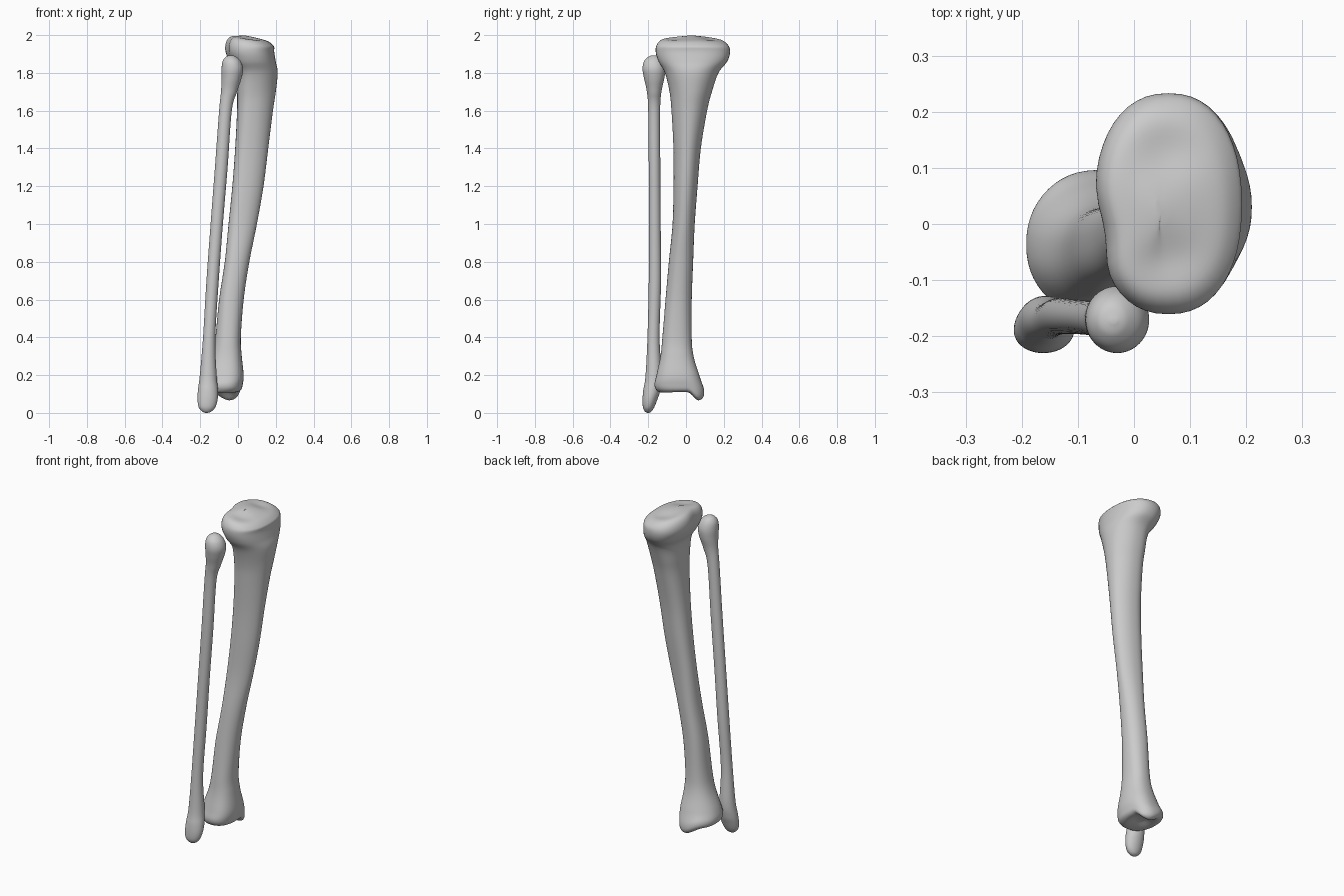
import bpy
import bmesh
from math import cos, sin, pi, exp, copysign

SIDES = 48
STEPS = 6

default_cube = bpy.data.objects.get("Cube")
if default_cube:
    bpy.data.objects.remove(default_cube, do_unlink=True)

# One plain bone colour
bone = bpy.data.materials.new("bone_grey")
bone.use_nodes = True
colour = (0.6, 0.6, 0.6, 1)
bone.diffuse_color = colour
bone.node_tree.nodes["Principled BSDF"].inputs["Base Color"].default_value = colour


def catmull(a, b, c, d, t):
    """Smooth interpolation between b and c."""
    return b + 0.5 * t * (c - a + t * (2 * a - 5 * b + 4 * c - d
                                       + t * (3 * (b - c) + d - a)))


def refine(rows):
    """Insert smooth in-between cross-sections."""
    padded = [rows[0]] + rows + [rows[-1]]
    result = []
    for i in range(len(rows) - 1):
        group = padded[i:i + 4]
        for step in range(STEPS):
            result.append([catmull(*values, step / STEPS) for values in zip(*group)])
    result.append(rows[-1])
    return result


def smooth_step(low, high, value):
    t = min(1, max(0, (value - low) / (high - low)))
    return t * t * (3 - 2 * t)


def soft_power(value, roundness):
    return copysign(abs(value) ** roundness, value)


def loft(name, rows, roundness, shape):
    """Skin rows of (z, left, right, front, back, taper) into a closed bone."""
    bm = bmesh.new()
    rings = []
    for z, left, right, front, back, taper in refine(rows):
        ring = []
        for i in range(SIDES):
            angle = 2 * pi * i / SIDES
            u = soft_power(cos(angle), roundness)
            v = soft_power(sin(angle), roundness) * (1 - taper * cos(angle))
            x = (left + right) / 2 + u * (right - left) / 2
            y = (front + back) / 2 + v * (back - front) / 2
            ring.append(bm.verts.new(shape(x, y, z, u)))
        rings.append(ring)
    for lower, upper in zip(rings, rings[1:]):
        for i in range(SIDES):
            j = (i + 1) % SIDES
            bm.faces.new((lower[i], lower[j], upper[j], upper[i]))
    # Rounded ends finish in a small fan
    for ring, flip in ((rings[0], True), (rings[-1], False)):
        centre = bm.verts.new(sum((v.co for v in ring), ring[0].co * 0) / SIDES)
        for i in range(SIDES):
            a, b = ring[i], ring[(i + 1) % SIDES]
            bm.faces.new((b, a, centre) if flip else (a, b, centre))
    bmesh.ops.recalc_face_normals(bm, faces=bm.faces)
    for face in bm.faces:
        face.smooth = True
    mesh = bpy.data.meshes.new(name)
    bm.to_mesh(mesh)
    bm.free()
    mesh.materials.append(bone)
    bpy.context.collection.objects.link(bpy.data.objects.new(name, mesh))


def shape_shin(x, y, z, u):
    # Ankle knob hanging below the back edge, with a hollow joint face
    low = 1 - smooth_step(0.1, 0.22, z)
    knob = smooth_step(0.01, 0.07, y) * smooth_step(-0.15, -0.04, x)
    hollow = exp(-((x + 0.08) / 0.06) ** 2 - ((y + 0.03) / 0.05) ** 2)
    # Knee plateau: notch on the outer edge, sloping top with two shallow dishes
    high = smooth_step(1.82, 1.95, z)
    notch = 0.018 * high * max(0, -u) * exp(-((y + 0.02) / 0.06) ** 2)
    top = smooth_step(1.92, 1.98, z)
    dish = sum(exp(-((x - 0.06) / 0.06) ** 2 - ((y - c) / 0.05) ** 2) for c in (-0.06, 0.13))
    z += low * (0.015 * hollow - 0.045 * knob)
    z -= top * (0.012 * dish + 0.13 * (x - 0.04))
    return x + notch, y, z


def shape_plain(x, y, z, u):
    return x, y, z


# Large bone: ankle end up to knee plateau
shin_rows = [
    (.11, -.1, -.05, -.06, 0, 0),
    (.107, -.15, -.01, -.13, .06, 0),
    (.12, -.18, .015, -.155, .09, -.1),
    (.15, -.192, .025, -.165, .093, -.15),
    (.2, -.18, .03, -.155, .07, -.15),
    (.3, -.14, .02, -.135, .04, -.05),
    (.4, -.12, .015, -.125, .03, 0),
    (.6, -.1, .03, -.108, .03, .1),
    (.8, -.07, .06, -.09, .037, .15),
    (1, -.05, .1, -.07, .045, .2),
    (1.2, -.03, .135, -.065, .06, .2),
    (1.4, -.015, .16, -.065, .077, .2),
    (1.6, -.005, .185, -.075, .11, .2),
    (1.7, -.005, .2, -.085, .135, .2),
    (1.8, -.01, .21, -.11, .17, .15),
    (1.86, -.045, .2, -.145, .218, .05),
    (1.91, -.068, .192, -.16, .233, 0),
    (1.95, -.068, .19, -.155, .222, 0),
    (1.98, -.045, .165, -.125, .18, 0),
    (1.992, 0, .11, -.06, .1, 0),
    (1.997, .03, .06, 0, .04, 0),
]
loft("shin_bone", shin_rows, 0.88, shape_shin)

# Slender bone: ankle tip up to rounded head
calf_rows = [
    (0, -.172, -.16, -.206, -.196, 0),
    (.008, -.19, -.14, -.218, -.182, 0),
    (.03, -.208, -.12, -.228, -.168, 0),
    (.07, -.214, -.108, -.23, -.152, 0),
    (.12, -.212, -.106, -.226, -.136, 0),
    (.2, -.202, -.113, -.214, -.128, 0),
    (.4, -.185, -.12, -.204, -.14, 0),
    (.7, -.167, -.102, -.197, -.132, 0),
    (1, -.145, -.08, -.196, -.134, 0),
    (1.3, -.122, -.055, -.197, -.136, 0),
    (1.6, -.1, -.033, -.2, -.137, 0),
    (1.7, -.09, -.005, -.207, -.13, 0),
    (1.77, -.087, .018, -.222, -.115, 0),
    (1.82, -.087, .027, -.23, -.111, 0),
    (1.86, -.082, .015, -.223, -.122, 0),
    (1.885, -.065, -.01, -.2, -.142, 0),
    (1.893, -.042, -.03, -.178, -.168, 0),
]
loft("outer_calf_bone", calf_rows, 1, shape_plain)
